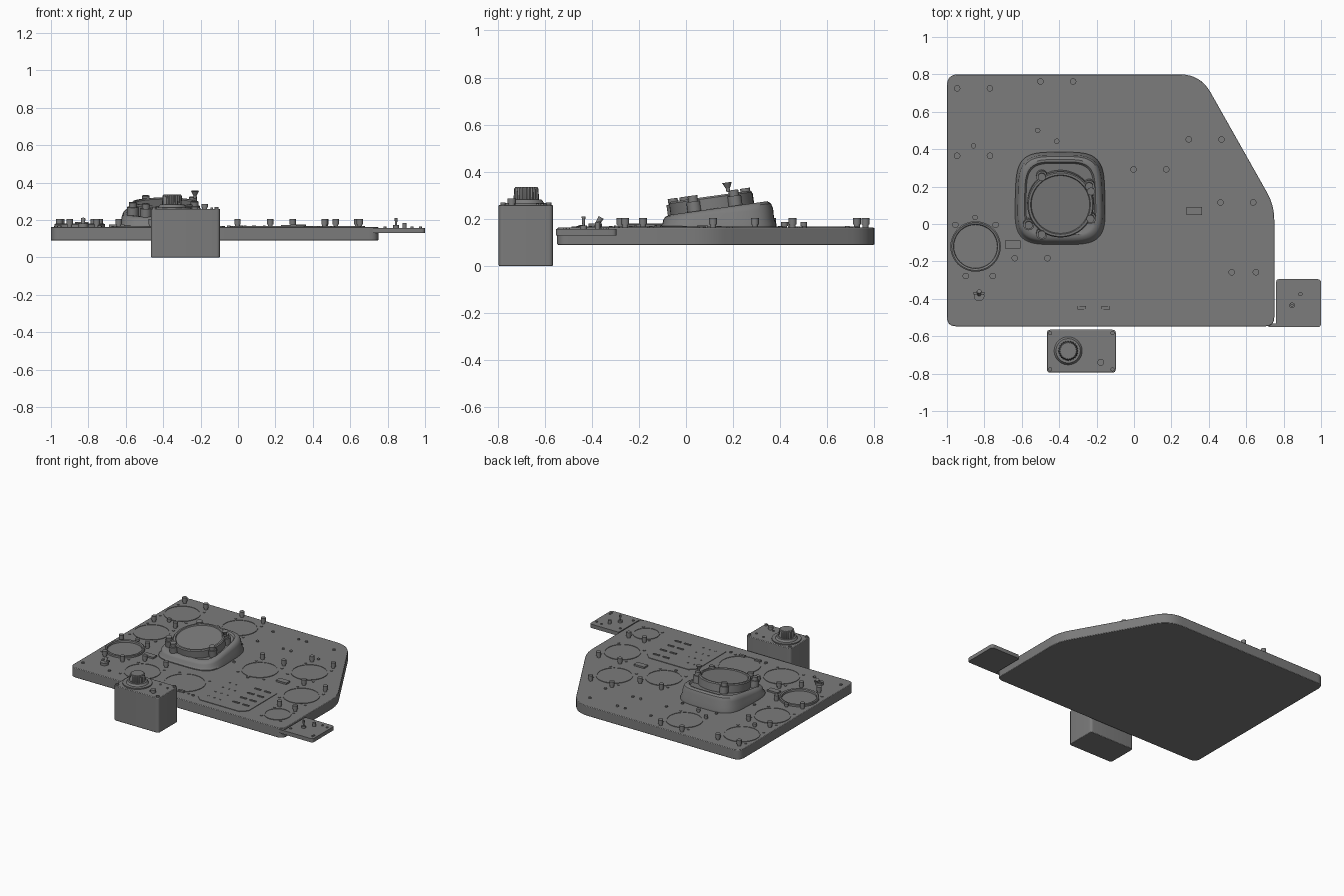
import bpy, bmesh, math
from mathutils import Matrix, Vector

cube = bpy.data.objects.get("Cube")
if cube:
    bpy.data.objects.remove(cube)

grey = bpy.data.materials.new("panel grey")
grey.use_nodes = True
GREY = (0.2, 0.2, 0.2, 1)
grey.diffuse_color = GREY
grey.node_tree.nodes["Principled BSDF"].inputs["Base Color"].default_value = GREY
TOP = 0.163  # upper face of the main panel


def finish(name, bm, bevel=0):
    bmesh.ops.recalc_face_normals(bm, faces=bm.faces)
    mesh = bpy.data.meshes.new(name)
    bm.to_mesh(mesh)
    bm.free()
    mesh.materials.append(grey)
    ob = bpy.data.objects.new(name, mesh)
    bpy.context.collection.objects.link(ob)
    bpy.context.view_layer.objects.active = ob
    for o in bpy.context.selected_objects:
        o.select_set(False)
    ob.select_set(True)
    bpy.ops.object.shade_smooth_by_angle(angle=math.radians(35))
    if bevel:
        mod = ob.modifiers.new("soft edge", 'BEVEL')
        mod.width, mod.segments = bevel, 2
        mod.limit_method, mod.angle_limit = 'ANGLE', math.radians(50)
    return ob


def cyl(bm, x, y, z0, z1, r, r2=None, seg=20, tilt=Matrix()):
    m = tilt @ Matrix.Translation((x, y, (z0 + z1) / 2))
    bmesh.ops.create_cone(bm, cap_ends=True, segments=seg, radius1=r,
                          radius2=r if r2 is None else r2, depth=z1 - z0, matrix=m)


def box(bm, x, y, z, sx, sy, sz):
    m = Matrix.Translation((x, y, z)) @ Matrix.Diagonal((sx, sy, sz, 1))
    bmesh.ops.create_cube(bm, size=1, matrix=m)


def loft(bm, rings, cap=True):
    loops = [[bm.verts.new(p) for p in ring] for ring in rings]
    n = len(loops[0])
    for a, b in zip(loops, loops[1:]):
        for i in range(n):
            bm.faces.new((a[i], a[(i + 1) % n], b[(i + 1) % n], b[i]))
    if cap:
        bm.faces.new(loops[0])
        bm.faces.new(loops[-1])


def lathe(bm, x, y, profile, seg=48, tilt=Matrix()):
    rings = [[tilt @ Vector((x + r * math.cos(2 * math.pi * i / seg),
                             y + r * math.sin(2 * math.pi * i / seg), z))
              for i in range(seg)] for r, z in profile]
    loft(bm, rings, cap=False)


def rounded(corners, steps=8):
    """Outline with each (x, y, cut length) corner turned into a curve."""
    pts = []
    for i, (x, y, cut) in enumerate(corners):
        p = Vector((x, y))
        a = p + (Vector(corners[i - 1][:2]) - p).normalized() * cut
        b = p + (Vector(corners[(i + 1) % len(corners)][:2]) - p).normalized() * cut
        for k in range(steps + 1):
            t = k / steps
            pts.append(a * (1 - t) ** 2 + p * 2 * t * (1 - t) + b * t * t)
    return pts


def slab(name, corners, z0, z1, steps=8, bevel=0):
    bm = bmesh.new()
    pts = rounded(corners, steps)
    loft(bm, [[(p.x, p.y, z) for p in pts] for z in (z0, z1)])
    return finish(name, bm, bevel)


# Main instrument panel
slab("main_panel", [(-1, -0.547, 0.05), (0.75, -0.547, 0.05), (0.75, 0.1, 0.08),
                    (0.355, 0.8, 0.11), (-1, 0.8, 0.06)], 0.09, TOP, bevel=0.004)

# Dials: x, y, radius, has the usual pair of upper knobs
dials = [(-0.858, 0.57, 0.125, 1), (-0.413, 0.607, 0.125, 1), (-0.858, 0.21, 0.125, 1),
         (-0.55, -0.338, 0.125, 1), (-0.215, -0.323, 0.145, 0), (0.085, 0.137, 0.125, 1),
         (0.38, 0.297, 0.125, 1), (0.55, -0.04, 0.125, 1), (0.587, -0.372, 0.092, 1),
         (-0.847, -0.12, 0.13, 0)]
faces, knobs, screws = bmesh.new(), bmesh.new(), bmesh.new()


def knob(x, y, z=TOP, r=0.017, h=0.042):
    cyl(knobs, x, y, z, z + h * 0.3, r * 0.75)
    cyl(knobs, x, y, z + h * 0.3, z + h, r)


for x, y, r, paired in dials:
    cyl(faces, x, y, TOP - 0.005, TOP + 0.001, r - 0.006, seg=48)
    lathe(faces, x, y, [(r, TOP - 0.005), (r, TOP + 0.004), (r - 0.007, TOP + 0.004),
                        (r - 0.007, TOP)])
    for sx in (-1, 1):
        if paired:
            knob(x + sx * 0.7 * r, y + 1.24 * r)
        for sy in (-1, 1):
            cyl(screws, x + sx * 0.85 * r, y + sy * 0.85 * r, TOP - 0.002, TOP + 0.004, 0.009, seg=12)
finish("dial_faces", faces)

# Raised ring with lower knobs on the left dial
bm = bmesh.new()
lathe(bm, -0.847, -0.12, [(0.135, TOP), (0.135, TOP + 0.014), (0.128, TOP + 0.018),
                          (0.118, TOP + 0.014), (0.116, TOP)])
finish("left_dial_ring", bm)
for x, y in [(-0.955, -0.005), (-0.74, -0.005), (-0.9, -0.278), (-0.755, -0.278)]:
    knob(x, y)
for x, y in [(-0.858, 0.418), (-0.413, 0.443), (-0.515, 0.5), (-0.85, 0.035)]:
    knob(x, y, r=0.014, h=0.025)

# Small panel screws
rows = [(x, y) for x in (-0.19, 0.02, 0.085, 0.31) for y in (0.685, 0.503)]
rows += [(-0.955, -0.455), (-0.74, -0.455), (-0.53, 0.4), (-0.25, 0.4),
         (-0.66, 0.14), (-0.13, 0.14), (0.085, -0.005), (-0.34, -0.455), (-0.05, -0.455)]
for x, y in rows:
    cyl(screws, x, y, TOP - 0.002, TOP + 0.008, 0.01, seg=12)

# Two little tabs on the lower edge of the wide dial
bm = bmesh.new()
for s in (-1, 1):
    box(bm, -0.215 + s * 0.065, -0.447, TOP + 0.006, 0.045, 0.018, 0.012)
finish("dial_tabs", bm)

# Framed housing, taller at the back
bm = bmesh.new()
CX, CY, SLOPE = -0.395, 0.137, 0.14


def ring(half, height, drop=0.0):
    n, out = 64, []
    for i in range(n):
        a = 2 * math.pi * i / n
        c, s = math.cos(a), math.sin(a)
        u = math.copysign(abs(c) ** 0.5, c)
        v = math.copysign(abs(s) ** 0.5, s)
        x, y = CX + u * half * (1 - 0.025 * v), CY + v * half * 1.03
        full = 0.246 + SLOPE * (y - CY) - TOP
        out.append((x, y, TOP + full * height - drop))
    return out


loft(bm, [ring(0.24, 0, 0.003), ring(0.24, 0.12), ring(0.23, 0.35), ring(0.226, 0.7), ring(0.217, 0.9),
          ring(0.202, 1), ring(0.19, 1), ring(0.182, 0.9)])
finish("attitude_housing", bm)

# Tilted instrument in the housing, with rim and knobs
tilt = Matrix.Translation((-0.393, 0.112, 0.235)) @ Matrix.Rotation(math.radians(8), 4, 'X')
bm = bmesh.new()
cyl(bm, 0, 0, -0.02, 0.055, 0.165, seg=48, tilt=tilt)
lathe(bm, 0, 0, [(0.178, 0), (0.178, 0.055), (0.172, 0.062), (0.16, 0.062), (0.156, 0.055)], tilt=tilt)
for x, y in [(-0.1, 0.15), (0.153, 0.1), (0.16, -0.075), (-0.1, -0.16), (-0.17, -0.11)]:
    cyl(bm, x, y, 0, 0.05, 0.03, tilt=tilt)
    cyl(bm, x, y, 0.05, 0.075, 0.021, tilt=tilt)
cyl(bm, 0.163, 0.078, 0.07, 0.085, 0.008, tilt=tilt)
cyl(bm, 0.163, 0.078, 0.085, 0.11, 0.009, 0.021, tilt=tilt)
finish("attitude_instrument", bm)

# Control panel with cut corners, buttons and slots
X0, X1, Y0, Y1 = -0.02, 0.397, -0.487, -0.065
c = 0.045
octagon = [(X0 + c, Y0), (X1 - c, Y0), (X1, Y0 + c), (X1, Y1 - c),
           (X1 - c, Y1), (X0 + c, Y1), (X0, Y1 - c), (X0, Y0 + c)]
slab("control_plate", [(x, y, 0) for x, y in octagon], TOP - 0.005, TOP + 0.004, steps=1)
bm = bmesh.new()
for row in range(4):
    for x in (0.255, 0.335):
        box(bm, x, -0.13 - row * 0.085, TOP + 0.006, 0.05, 0.012, 0.008)
    for x in (0.04, 0.09, 0.14):
        cyl(bm, x, -0.15 - row * 0.085, TOP + 0.002, TOP + 0.007, 0.007, seg=10)
finish("control_buttons", bm)

# Small name plates, left blank
bm = bmesh.new()
for x, y in [(0.322, 0.07), (-0.648, -0.11)]:
    box(bm, x, y, TOP + 0.005, 0.085, 0.043, 0.014)
finish("blank_plates", bm)

# Leaning selector lever at lower left
bm = bmesh.new()
cyl(bm, -0.828, -0.385, TOP, TOP + 0.018, 0.028)
lean = Matrix.Translation((-0.828, -0.385, TOP)) @ Matrix.Rotation(math.radians(-30), 4, 'X')
cyl(bm, 0, 0, 0, 0.05, 0.009, 0.012, tilt=lean)
box(bm, -0.828, -0.37, TOP + 0.022, 0.06, 0.012, 0.01)
finish("selector_lever", bm)

# Side plate with switch and screws
slab("side_plate", [(0.76, -0.552, 0.015), (1, -0.552, 0.02), (1, -0.295, 0.02),
                    (0.76, -0.295, 0.015)], 0.13, 0.158, steps=4)
bm = bmesh.new()
box(bm, 0.755, -0.542, 0.144, 0.07, 0.02, 0.026)
finish("side_plate_tab", bm)
for x, y in [(0.785, -0.35), (0.785, -0.5), (0.975, -0.345), (0.975, -0.5),
             (0.93, -0.335), (0.975, -0.515)]:
    cyl(screws, x, y, 0.156, 0.164, 0.008, seg=12)
cyl(knobs, 0.89, -0.375, 0.157, 0.185, 0.011)
bm = bmesh.new()
cyl(bm, 0.845, -0.435, 0.157, 0.172, 0.015)
cyl(bm, 0.845, -0.435, 0.17, 0.21, 0.005, 0.008)
finish("side_switch", bm)

# Control box with stepped dial and ribbed knob
slab("control_box", [(-0.466, -0.795, 0.02), (-0.097, -0.795, 0.02), (-0.097, -0.565, 0.02),
                     (-0.466, -0.565, 0.02)], 0, 0.26, steps=4, bevel=0.004)
bm = bmesh.new()
cyl(bm, -0.352, -0.678, 0.258, 0.268, 0.1, seg=40)
cyl(bm, -0.352, -0.678, 0.268, 0.282, 0.075, 0.065, seg=40)
ribs = 24
outline = [[(-0.352 + math.cos(math.pi * i / ribs) * r, -0.678 + math.sin(math.pi * i / ribs) * r, z)
            for i in range(2 * ribs) for r in [k - 0.004 * (i % 2)]]
           for k, z in [(0.054, 0.28), (0.052, 0.328), (0.046, 0.336)]]
loft(bm, outline)
finish("box_main_knob", bm)
knob(-0.178, -0.74, 0.258, 0.018, 0.028)
for x in (-0.448, -0.115):
    for y in (-0.777, -0.583):
        cyl(screws, x, y, 0.257, 0.27, 0.011, seg=12)
for x, y in [(-0.21, -0.61), (-0.21, -0.73), (-0.14, -0.63)]:
    cyl(screws, x, y, 0.257, 0.266, 0.007, seg=12)

finish("knobs", knobs)
finish("screws", screws)
